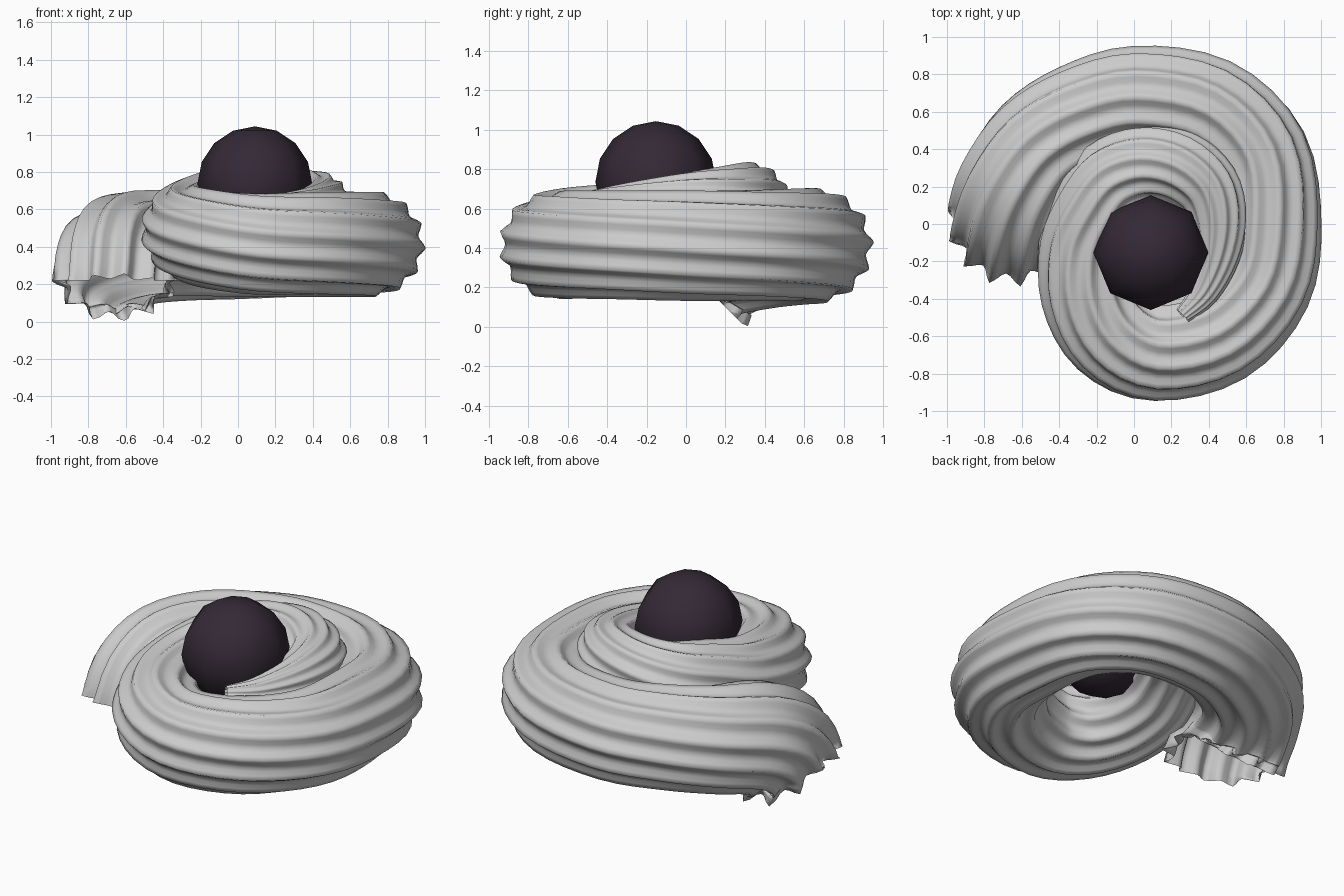
import bpy, bmesh, math
from mathutils import Vector

if "Cube" in bpy.data.objects:
    bpy.data.objects.remove(bpy.data.objects["Cube"])

# Spiral centre line from open mouth to tip: x, y, z, radius
PATH = [
    (-.65, -.01, .13, .34), (-.655, .06, .27, .33), (-.62, .21, .365, .315),
    (-.49, .42, .40, .30), (-.27, .57, .41, .29), (.02, .66, .41, .285),
    (.40, .61, .415, .28), (.66, .37, .415, .275), (.72, 0, .415, .275),
    (.675, -.33, .415, .27), (.45, -.59, .415, .27), (.12, -.68, .415, .265),
    (-.12, -.58, .44, .26), (-.25, -.36, .47, .25), (-.27, -.1, .51, .235),
    (-.2, .1, .56, .225), (-.1, .25, .59, .22), (.06, .32, .615, .21),
    (.24, .30, .63, .2), (.39, .19, .63, .18), (.45, .02, .63, .155),
    (.44, -.18, .63, .12), (.37, -.37, .635, .08), (.26, -.49, .645, .045)]
STEPS, RIDGES, SIDES, TWIST = 4, 13, 78, 2.4


def catmull(p, i, t):
    a, b, c, d = (Vector(p[min(max(i + k, 0), len(p) - 1)]) for k in (-1, 0, 1, 2))
    return .5 * (2 * b + (c - a) * t + (2 * a - 5 * b + 4 * c - d) * t * t
                 + (3 * b - a - 3 * c + d) * t ** 3)


def finish(name, bm):
    mesh = bpy.data.meshes.new(name)
    bm.to_mesh(mesh)
    bm.free()
    ob = bpy.data.objects.new(name, mesh)
    bpy.context.collection.objects.link(ob)
    for f in mesh.polygons:
        f.use_smooth = True
    return ob


# Fluted, twisted, tapering shell tube, open at the mouth
samples = [catmull(PATH, i, s / STEPS) for i in range(len(PATH) - 1) for s in range(STEPS)]
samples.append(Vector(PATH[-1]))
n = len(samples)
bm = bmesh.new()
rings = []
side = Vector((1, 0, 0))
for k, s in enumerate(samples):
    tan = (samples[min(k + 1, n - 1)].xyz - samples[max(k - 1, 0)].xyz).normalized()
    if k == 0:
        tan = Vector((0, .36, .93)).normalized()
    side = (side - tan * side.dot(tan)).normalized()
    up = tan.cross(side)
    ring = []
    for j in range(SIDES):
        a = math.tau * j / SIDES
        # pointed ridges with rounded valleys, deepest at the mouth
        depth = .13 + .09 * max(0, 1 - k / 8)
        r = s.w * (1.03 - depth * abs(math.sin(RIDGES * a / 2)) ** 1.3)
        b = a + TWIST * k / n
        co = s.xyz + (side * math.cos(b) + up * math.sin(b)) * r
        if k < 8:  # mouth rim: level in front, dipping steeply at the back
            co.z = max(co.z, .22 - .22 * min(1, max(0, (co.y - .08) / .22)))
        ring.append(bm.verts.new(co))
    rings.append(ring)
for r0, r1 in zip(rings, rings[1:]):
    for j in range(SIDES):
        q = (j + 1) % SIDES
        bm.faces.new((r0[j], r0[q], r1[q], r1[j]))
bmesh.ops.recalc_face_normals(bm, faces=bm.faces)
finish("spiral_shell", bm)

# Dark ball resting in the centre
bm = bmesh.new()
bmesh.ops.create_uvsphere(bm, u_segments=8, v_segments=8, radius=.307)
bmesh.ops.translate(bm, verts=bm.verts, vec=(.09, -.153, .737))
ball = finish("centre_ball", bm)
mat = bpy.data.materials.new("dark_plum")
mat.diffuse_color = (.034, .022, .036, 1)
mat.use_nodes = True
mat.node_tree.nodes["Principled BSDF"].inputs["Base Color"].default_value = mat.diffuse_color
ball.data.materials.append(mat)
